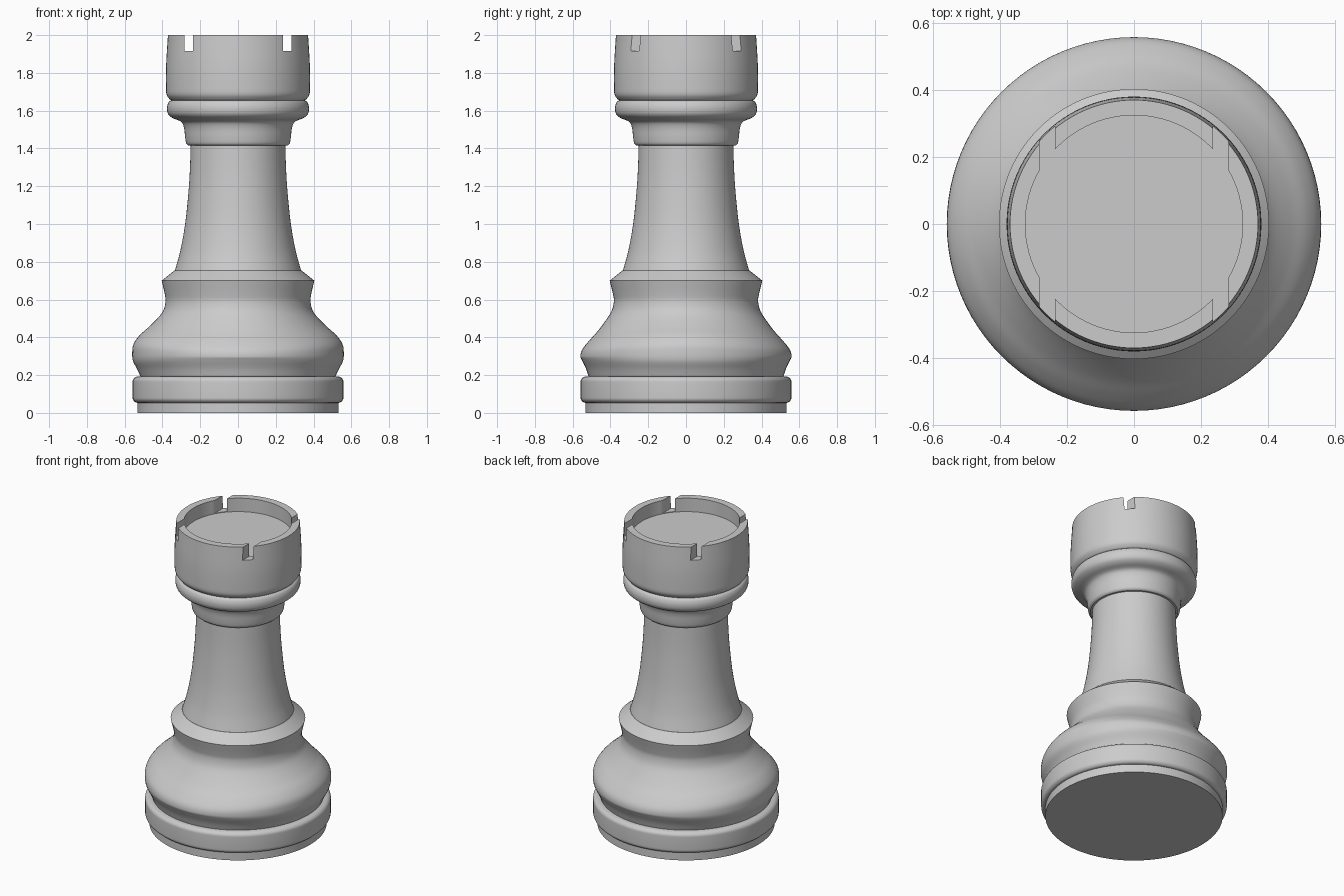
import bpy, bmesh, math
from mathutils import Vector

if "Cube" in bpy.data.objects:
    bpy.data.objects.remove(bpy.data.objects["Cube"])

SEG = 96


def smooth(pts, n=5):
    """Catmull-Rom curve through (radius, height) points."""
    p = [Vector(q) for q in pts]
    p = [2 * p[0] - p[1]] + p + [2 * p[-1] - p[-2]]
    out = []
    for i in range(1, len(p) - 2):
        a, b, c, d = p[i - 1:i + 3]
        for k in range(n):
            t = k / n
            out.append(0.5 * (2 * b + (c - a) * t + (2 * a - 5 * b + 4 * c - d) * t * t
                              + (3 * b - a - 3 * c + d) * t ** 3))
    return out + [p[-2]]


def lathe(name, prof_x, prof_y=None):
    """Spin a profile; blends from prof_x (sides) to prof_y (front and back)."""
    prof_y = prof_y or prof_x
    bm = bmesh.new()
    rings = []
    for px, py in zip(prof_x, prof_y):
        ring = []
        for s in range(SEG):
            a = 2 * math.pi * s / SEG
            w = math.sin(a) ** 2
            r, z = px[0] * (1 - w) + py[0] * w, px[1] * (1 - w) + py[1] * w
            ring.append(bm.verts.new((r * math.cos(a), r * math.sin(a), z)))
        rings.append(ring)
    for lo, hi in zip(rings, rings[1:]):
        for s in range(SEG):
            t = (s + 1) % SEG
            bm.faces.new((lo[s], lo[t], hi[t], hi[s]))
    bm.faces.new(rings[0][::-1])
    bm.faces.new(rings[-1])
    mesh = bpy.data.meshes.new(name)
    bm.to_mesh(mesh)
    bm.free()
    obj = bpy.data.objects.new(name, mesh)
    bpy.context.collection.objects.link(obj)
    return obj


def activate(obj):
    bpy.ops.object.select_all(action='DESELECT')
    obj.select_set(True)
    bpy.context.view_layer.objects.active = obj


# Foot disc and rounded base ring
foot = lathe("foot", [(0.532, 0), (0.532, 0.06)])
ring = lathe("base_ring",
             smooth([(0.53, 0.053), (0.545, 0.057), (0.556, 0.07), (0.558, 0.085)], 3)
             + smooth([(0.558, 0.16), (0.556, 0.175), (0.545, 0.188), (0.53, 0.193)], 3))

# Bulging body, fuller at the sides than at front and back
collar = [(0.335, 0.755)]
side = smooth([(0.515, 0.19), (0.533, 0.23), (0.556, 0.275), (0.56, 0.32), (0.553, 0.365),
               (0.52, 0.412), (0.47, 0.457), (0.42, 0.507), (0.394, 0.545), (0.384, 0.59),
               (0.388, 0.63), (0.404, 0.70)])
face = smooth([(0.515, 0.19), (0.53, 0.235), (0.552, 0.28), (0.559, 0.30), (0.55, 0.335),
               (0.515, 0.38), (0.47, 0.43), (0.425, 0.49), (0.394, 0.54), (0.382, 0.59),
               (0.387, 0.63), (0.404, 0.70)])
body = lathe("body", side + collar, face + collar)

# Tapering column
column = lathe("column", smooth([(0.335, 0.75), (0.305, 0.86), (0.28, 1.0), (0.264, 1.15),
                                 (0.255, 1.28), (0.25, 1.43)]))

# Neck, ridge and hollow tower head
head = lathe("tower_head",
             smooth([(0.262, 1.415), (0.274, 1.427), (0.28, 1.46), (0.286, 1.51),
                     (0.302, 1.542), (0.345, 1.56), (0.37, 1.582), (0.376, 1.615),
                     (0.368, 1.643), (0.354, 1.655)], 4)
             + smooth([(0.362, 1.66), (0.378, 1.685), (0.381, 1.73), (0.38, 1.85),
                       (0.371, 2.0)], 4)
             + [(0.325, 2.0), (0.325, 1.911)])

# Notches cut front to back through the rim
for x in (-0.26, 0.26):
    bpy.ops.mesh.primitive_cube_add(size=1, location=(x, 0, 2.015))
    cutter = bpy.context.object
    cutter.name = "notch_cutter"
    cutter.hide_render = True
    cutter.scale = (0.046, 1.2, 0.2)
    activate(head)
    mod = head.modifiers.new("notch", 'BOOLEAN')
    mod.operation = 'DIFFERENCE'
    mod.solver = 'EXACT'
    mod.object = cutter
    bpy.ops.object.modifier_apply(modifier=mod.name)
    bpy.data.objects.remove(cutter)

for obj in (foot, ring, body, column, head):
    activate(obj)
    bpy.ops.object.shade_smooth_by_angle(angle=math.radians(30))
